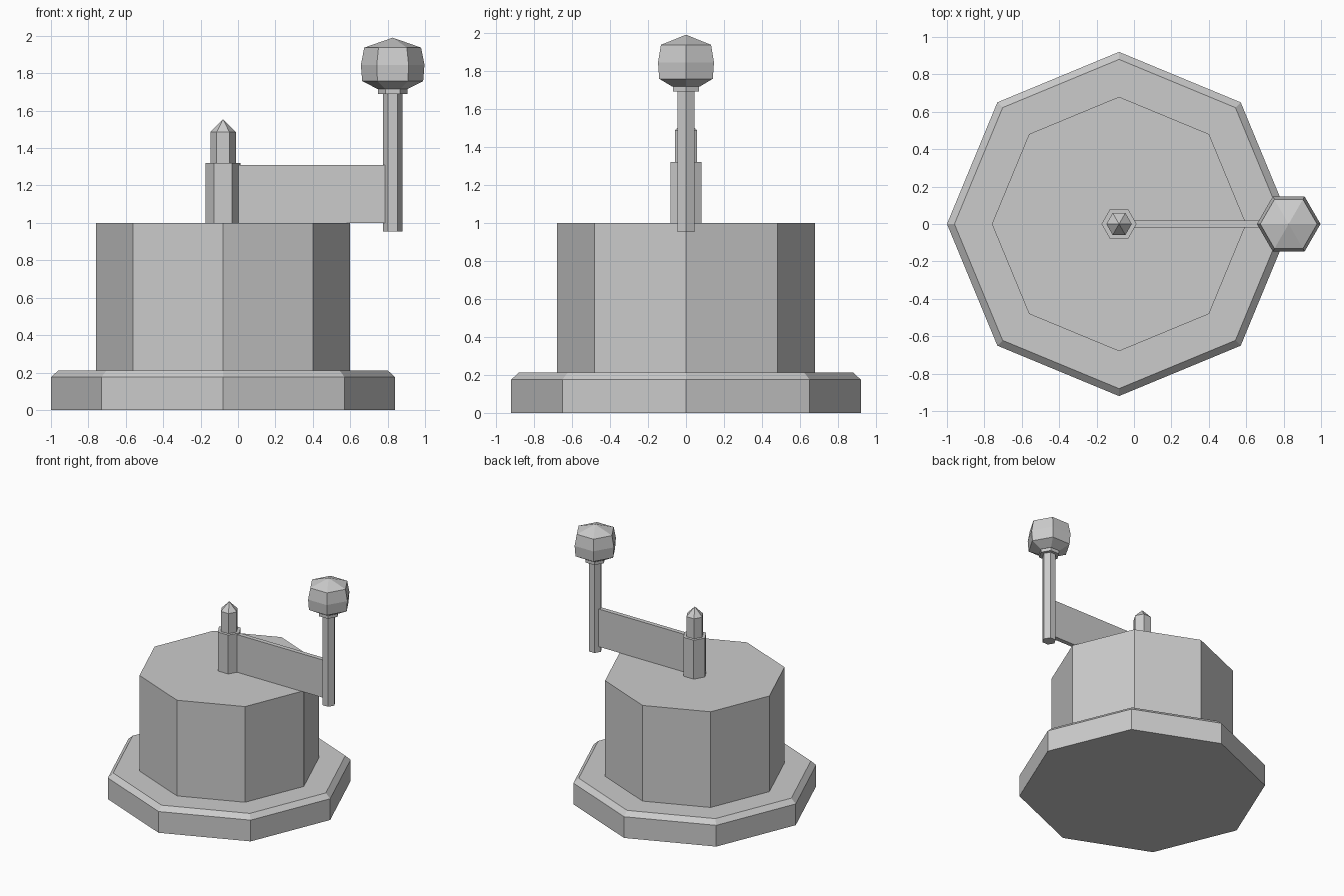
import bpy, bmesh
from math import cos, sin, tau

cube = bpy.data.objects.get("Cube")
if cube:
    bpy.data.objects.remove(cube)

GREY = (0.6, 0.6, 0.6, 1)
grey = bpy.data.materials.new("light grey")
grey.use_nodes = True
grey.diffuse_color = GREY
grey.node_tree.nodes["Principled BSDF"].inputs["Base Color"].default_value = GREY


def finish(name, bm):
    bmesh.ops.recalc_face_normals(bm, faces=bm.faces)
    mesh = bpy.data.meshes.new(name)
    bm.to_mesh(mesh)
    bm.free()
    mesh.materials.append(grey)
    obj = bpy.data.objects.new(name, mesh)
    bpy.context.collection.objects.link(obj)
    return obj


def lathe(name, x, sides, profile):
    """Faceted turned solid: profile lists (radius, z) upward; radius 0 is a tip."""
    bm = bmesh.new()
    rings = []
    for r, z in profile:
        count = sides if r else 1
        rings.append([bm.verts.new((x + r * cos(tau * i / sides), r * sin(tau * i / sides), z))
                      for i in range(count)])
    for low, high in zip(rings, rings[1:]):
        for i in range(sides):
            j = (i + 1) % sides
            if len(high) == 1:
                bm.faces.new((low[i], low[j], high[0]))
            else:
                bm.faces.new((low[i], low[j], high[j], high[i]))
    for ring in (rings[0], rings[-1]):
        if len(ring) > 1:
            bm.faces.new(ring)
    return finish(name, bm)


def box(name, x, y, z):
    bm = bmesh.new()
    bmesh.ops.create_cube(bm, size=1)
    for v in bm.verts:
        v.co = [lo + (c + 0.5) * (hi - lo) for c, (lo, hi) in zip(v.co, (x, y, z))]
    return finish(name, bm)


AXIS, GRIP = -0.08, 0.827

# Octagonal body: chamfered foot and drum
lathe("foot", AXIS, 8, [(0.92, 0), (0.92, 0.175), (0.88, 0.212)])
lathe("drum", AXIS, 8, [(0.68, 0.212), (0.68, 1.0)])

# Hexagonal hub with pointed pin
lathe("hub", AXIS, 6, [(0.094, 1.0), (0.094, 1.32)])
lathe("pin", AXIS, 6, [(0.068, 1.32), (0.068, 1.485), (0, 1.555)])

# Crank arm and upright handle
box("crank_arm", (AXIS + 0.05, GRIP - 0.03), (-0.018, 0.018), (1.0, 1.31))
lathe("handle_post", GRIP, 6, [(0.052, 0.953), (0.052, 1.69)])
lathe("handle_collar", GRIP, 6, [(0.079, 1.69), (0.079, 1.717)])
lathe("handle_knob", GRIP, 6, [(0.083, 1.717), (0.163, 1.758), (0.17, 1.845),
                               (0.152, 1.937), (0, 1.99)])
